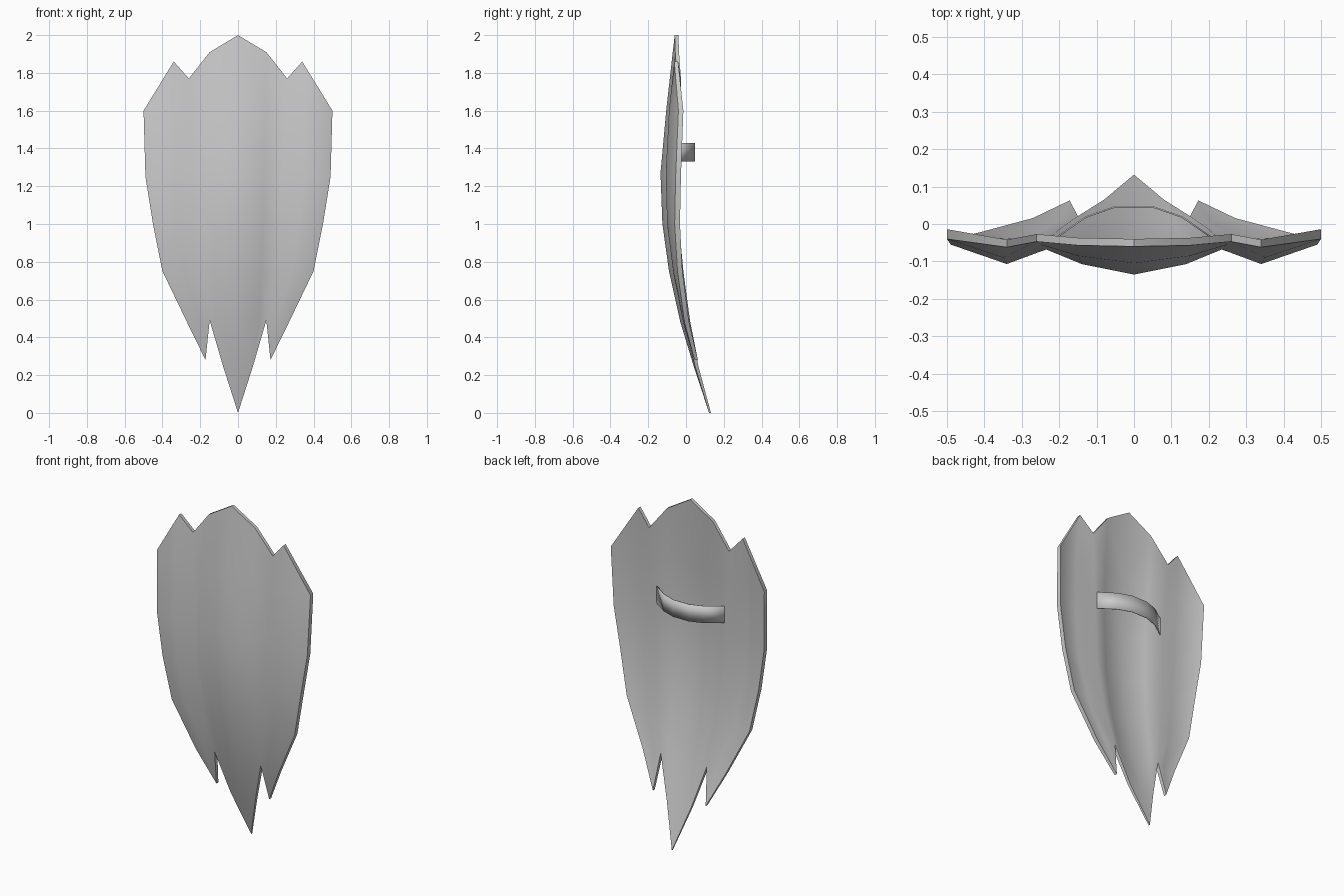
import bpy, bmesh, math

if "Cube" in bpy.data.objects:
    bpy.data.objects.remove(bpy.data.objects["Cube"])

metal = bpy.data.materials.new("grey metal")
metal.diffuse_color = (0.6, 0.6, 0.6, 1)
metal.use_nodes = True
metal.node_tree.nodes["Principled BSDF"].inputs["Base Color"].default_value = metal.diffuse_color


def finish(name, bm, angle):
    bmesh.ops.recalc_face_normals(bm, faces=bm.faces[:])
    me = bpy.data.meshes.new(name)
    bm.to_mesh(me)
    bm.free()
    me.materials.append(metal)
    ob = bpy.data.objects.new(name, me)
    bpy.context.collection.objects.link(ob)
    bpy.ops.object.select_all(action='DESELECT')
    ob.select_set(True)
    bpy.context.view_layer.objects.active = ob
    bpy.ops.object.shade_smooth_by_angle(angle=math.radians(angle))
    return ob


# Ridge and valley lines of the right half, top to bottom: (x, front y, z)
N = None
columns = [
    # centre ridge
    [(0, -.06, 2), (0, -.105, 1.6), (0, -.135, 1.27), (0, -.125, 1), (0, -.09, .75),
     (0, -.03, .48), (0, .04, .25), (0, .122, 0)],
    # shoulder of the centre ridge
    [(.15, -.057, 1.91), (.15, -.085, 1.6), (.14, -.107, 1.27), (.135, -.1, 1), (.125, -.07, .75),
     (.11, -.015, .48), (.08, .047, .25), N],
    # valley ending in the notches
    [(.26, -.047, 1.77), (.25, -.055, 1.6), (.235, -.068, 1.27), (.225, -.065, 1), (.2, -.04, .75),
     (.15, -.003, .49), N, N],
    # side ridge ending in the side tips
    [(.34, -.062, 1.86), (.35, -.09, 1.6), (.34, -.107, 1.27), (.325, -.1, 1), (.285, -.068, .75),
     (.2, -.015, .48), (.172, .045, .28), N],
    # outer edge
    [N, (.5, -.04, 1.6), (.49, -.055, 1.25), (.45, -.06, 1), (.4, -.045, .75),
     (.27, -.008, .48), N, N],
]
DEPTH = [.02, .026, .028, .028, .026, .024, .018, .01]   # thickness per row

# Shield body: front sheet, back sheet and rim
bm = bmesh.new()
verts = {}


def vert(side, c, r, back):
    p = columns[c][r]
    if p is None:
        return None
    key = (side if c else 1, c, r, back)
    if key not in verts:
        verts[key] = bm.verts.new((p[0] * side, p[1] + back * DEPTH[r], p[2]))
    return verts[key]


partner = {}
for side in (1, -1):
    for c in range(len(columns) - 1):
        for r in range(len(DEPTH) - 1):
            cells = [(c, r), (c, r + 1), (c + 1, r + 1), (c + 1, r)]
            front = [vert(side, *k, 0) for k in cells]
            rear = [vert(side, *k, 1) for k in cells]
            pairs = [(f, b) for f, b in zip(front, rear) if f]
            if len(pairs) < 3:
                continue
            partner.update(pairs)
            bm.faces.new([f for f, b in pairs])
            bm.faces.new([b for f, b in reversed(pairs)])
for e in [e for e in bm.edges if e.is_boundary and e.verts[0] in partner]:
    a, b = e.verts
    bm.faces.new((a, b, partner[b], partner[a]))
finish("shield_body", bm, 60)

# Arm strap arching across the back
bm = bmesh.new()
path = [(-.22, -.045), (-.13, .018), (-.05, .046), (.05, .046), (.13, .018), (.22, -.045)]
low = [bm.verts.new((x, y, 1.33)) for x, y in path]
high = [bm.verts.new((x, y, 1.43)) for x, y in path]
for i in range(len(path) - 1):
    bm.faces.new((low[i], high[i], high[i + 1], low[i + 1]))
strap = finish("arm_strap", bm, 60)
solid = strap.modifiers.new("thickness", 'SOLIDIFY')
solid.thickness = .004
solid.offset = 0
